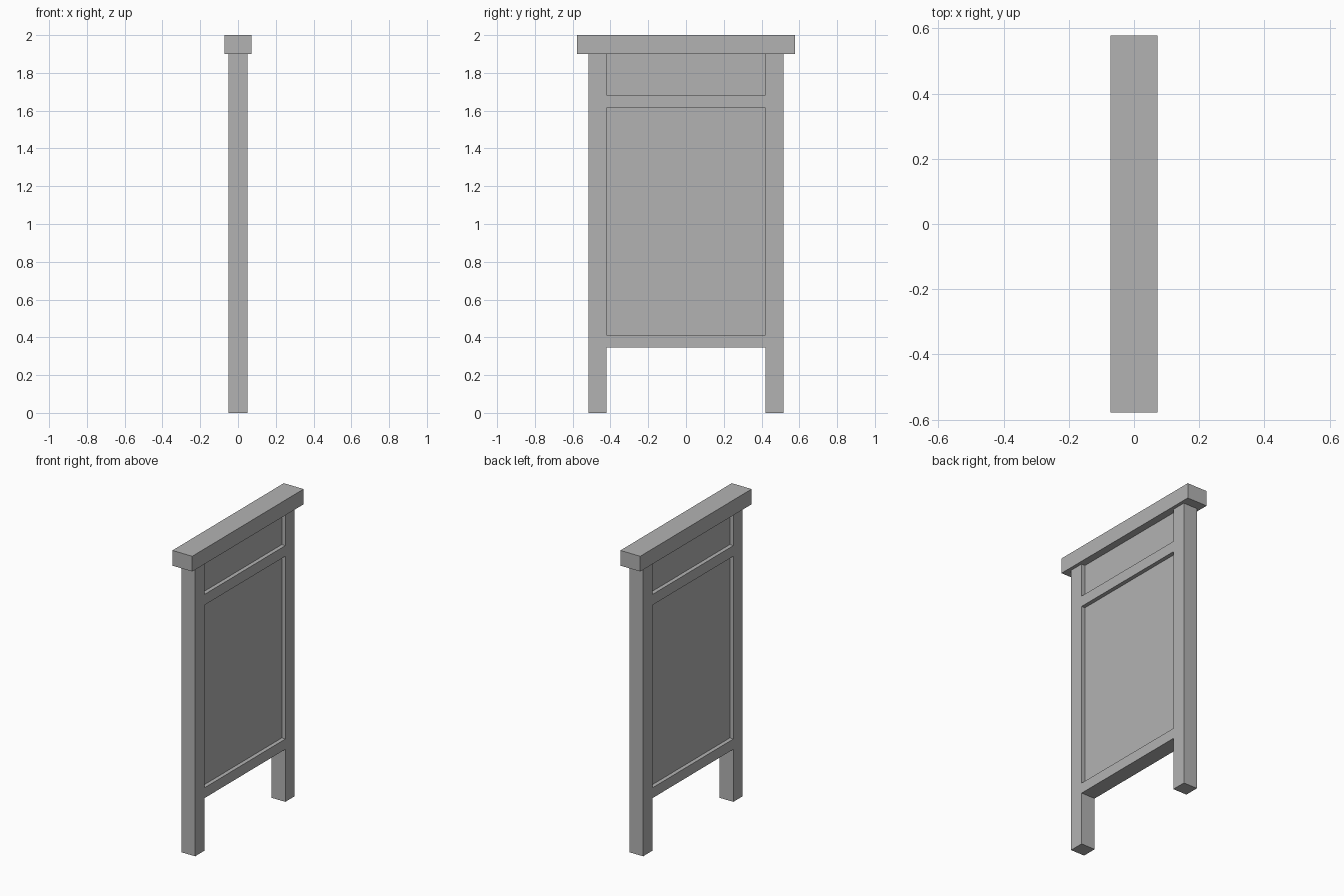
import bpy

cube = bpy.data.objects.get("Cube")
if cube:
    bpy.data.objects.remove(cube, do_unlink=True)

# Single grey finish
GREY = (0.45, 0.45, 0.45, 1.0)
grey = bpy.data.materials.new("plain_grey")
grey.use_nodes = True
grey.diffuse_color = GREY
grey.node_tree.nodes["Principled BSDF"].inputs["Base Color"].default_value = GREY


def box(name, half_x, y0, y1, z0, z1):
    """Flat-sided board centred on x = 0."""
    bpy.ops.mesh.primitive_cube_add(size=1, location=(0, (y0 + y1) / 2, (z0 + z1) / 2))
    ob = bpy.context.object
    ob.name = name
    ob.scale = (2 * half_x, y1 - y0, z1 - z0)
    bpy.ops.object.transform_apply(location=False, rotation=False, scale=True)
    ob.data.materials.append(grey)
    return ob


POST_IN, POST_OUT = 0.42, 0.516
CAP_BOTTOM = 1.9

# Overhanging cap beam
box("cap_beam", 0.072, -0.578, 0.578, CAP_BOTTOM, 2.0)

# Posts at both ends
box("front_post", 0.05, -POST_OUT, -POST_IN, 0, CAP_BOTTOM)
box("back_post", 0.05, POST_IN, POST_OUT, 0, CAP_BOTTOM)

# Cross rails, flush with the posts
for name, z0, z1 in (("lower_rail", 0.345, 0.413), ("upper_rail", 1.613, 1.683)):
    box(name, 0.05, -POST_IN, POST_IN, z0, z1)

# Recessed infill panels between the rails and cap
box("main_panel", 0.024, -POST_IN, POST_IN, 0.413, 1.613)
box("top_panel", 0.024, -POST_IN, POST_IN, 1.683, CAP_BOTTOM)
